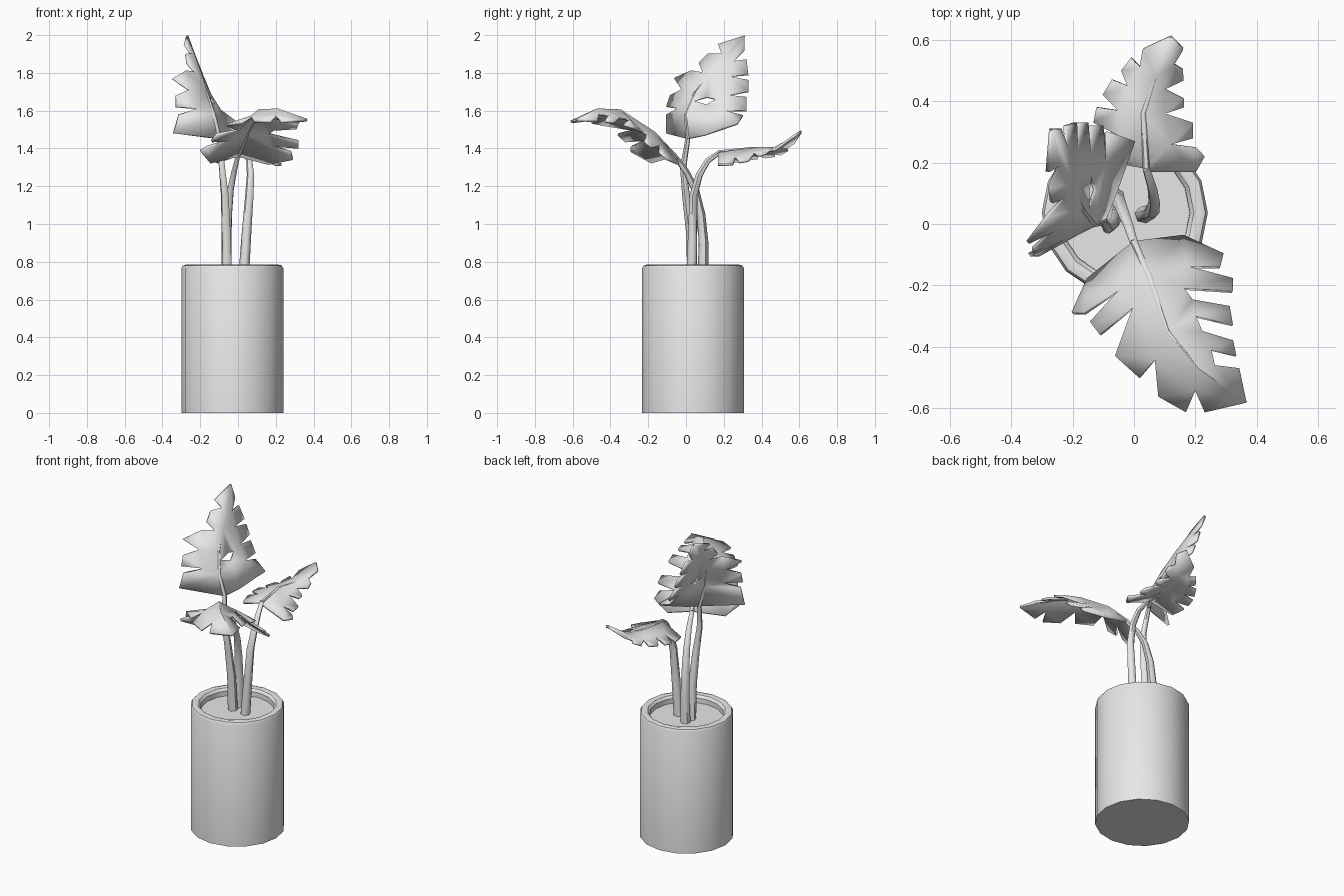
import bpy, bmesh, math
from mathutils import Vector, geometry

if "Cube" in bpy.data.objects:
    bpy.data.objects.remove(bpy.data.objects["Cube"])

# Single matte grey
grey = bpy.data.materials.new("light_grey")
grey.use_nodes = True
colour = (0.8, 0.8, 0.8, 1)
grey.diffuse_color = colour
grey.node_tree.nodes["Principled BSDF"].inputs["Base Color"].default_value = colour


def finish(obj, angle=35):
    """Give the object its colour and smooth shading with sharp edges."""
    obj.data.materials.clear()
    obj.data.materials.append(grey)
    bpy.ops.object.select_all(action='DESELECT')
    obj.select_set(True)
    bpy.context.view_layer.objects.active = obj
    bpy.ops.object.shade_smooth_by_angle(angle=math.radians(angle))


def add_object(name, data):
    obj = bpy.data.objects.new(name, data)
    bpy.context.collection.objects.link(obj)
    return obj


def lathe(name, profile, centre, sides=16):
    """Revolve a (radius, height) profile."""
    bm = bmesh.new()
    verts = [bm.verts.new((r, 0, z)) for r, z in profile]
    edges = [bm.edges.new(pair) for pair in zip(verts, verts[1:])]
    bmesh.ops.spin(bm, geom=verts + edges, axis=(0, 0, 1), cent=(0, 0, 0),
                   angle=math.tau, steps=sides, use_duplicate=False)
    bmesh.ops.remove_doubles(bm, verts=bm.verts, dist=0.0005)
    bmesh.ops.recalc_face_normals(bm, faces=bm.faces)
    mesh = bpy.data.meshes.new(name)
    bm.to_mesh(mesh)
    bm.free()
    obj = add_object(name, mesh)
    obj.location = centre
    finish(obj)


def tube(name, path, start, end):
    """Tapering six-sided tube along a 3D path."""
    curve = bpy.data.curves.new(name, 'CURVE')
    curve.dimensions = '3D'
    curve.bevel_depth = 1
    curve.bevel_resolution = 1
    curve.use_fill_caps = True
    spline = curve.splines.new('POLY')
    spline.points.add(len(path) - 1)
    for i, (point, co) in enumerate(zip(spline.points, path)):
        point.co = (*co, 1)
        point.radius = start + (end - start) * i / (len(path) - 1)
    obj = add_object(name, curve)
    bpy.ops.object.select_all(action='DESELECT')
    obj.select_set(True)
    bpy.context.view_layer.objects.active = obj
    bpy.ops.object.convert(target='MESH')
    finish(bpy.context.object, 60)


def rib_depth(p, rib, left, right):
    """Depth of the blade at p: midrib depth plus a fold on each side."""
    best = None
    for i, (a, b) in enumerate(zip(rib, rib[1:])):
        a2, b2 = a.xy, b.xy
        t = max(0, min(1, (p - a2).dot(b2 - a2) / (b2 - a2).length_squared))
        dist = (p - a2.lerp(b2, t)).length
        if best is None or dist < best[0]:
            side = (b2 - a2).x * (p - a2).y - (b2 - a2).y * (p - a2).x
            best = (dist, a.lerp(b, t).z, (i + t) / (len(rib) - 1), side)
    dist, depth, along, side = best
    low, high = left if side > 0 else right
    return depth + dist * (low + (high - low) * along)


def leaf(name, rib, edge, left, right, place, hole=(), floor=-9):
    """Triangulate a lobed outline round its midrib, then fold it in depth.
    The outline runs from base to tip and back, in hundredths."""
    rib = [Vector(p) / 100 for p in rib]
    outline = [rib[0].xy] + [Vector(p) / 100 for p in edge]
    tip = min(range(len(outline)), key=lambda i: (outline[i] - rib[-1].xy).length)
    outline[tip] = rib[-1].xy
    pts = outline + [p.xy for p in rib[1:-1]]
    n, m = len(outline), len(pts)
    links = [(i, (i + 1) % n) for i in range(n)]
    chain = [0, *range(n, m), tip]
    links += list(zip(chain, chain[1:]))
    pts += [Vector(p) / 100 for p in hole]
    links += [(m + i, m + (i + 1) % len(hole)) for i in range(len(hole))]
    verts, _, faces, origin, _, _ = geometry.delaunay_2d_cdt(pts, links, [], 1, 1e-5)
    in_hole = {i for i, src in enumerate(origin) if any(s >= m for s in src)}
    faces = [f for f in faces if not set(f) <= in_hole]
    coords = [place(v.x, v.y, max(floor, rib_depth(v, rib, left, right))) for v in verts]
    mesh = bpy.data.meshes.new(name)
    mesh.from_pydata(coords, [], faces)
    obj = add_object(name, mesh)
    solid = obj.modifiers.new("thickness", 'SOLIDIFY')
    solid.thickness = 0.014
    solid.offset = 0
    finish(obj)
    return [place(*p) for p in rib]


def upward(x, y, d):
    return (x, y, d)


def sideways(y, z, d):
    return (d, y, z)


# Pot with rounded rim, and soil
centre = (-0.03, 0.037, 0)
lathe("pot", [(0, 0), (.27, 0), (.27, .765), (.262, .78), (.245, .785), (.225, .78),
              (.212, .765), (.21, .70)], centre)
lathe("soil", [(0, .735), (.212, .735)], centre)

# Front leaf
front_rib = leaf(
    "front_leaf",
    [(0, -6, 136), (5, -17, 148), (11, -35, 160), (21, -47, 160.5), (36.5, -58, 155)],
    [(16, -4), (29, -10), (28, -14), (17, -14), (32, -18), (32, -22), (16, -21),
     (19, -25), (31, -27), (32, -33), (20, -30), (22, -35), (32, -38), (33, -43),
     (25, -41), (26, -46), (34, -47), (36, -58), (23, -61), (20, -54), (17, -61),
     (8, -56), (7, -44), (2, -50), (-6, -43), (0, -27), (-11, -36), (-14, -32),
     (-4, -21), (-16, -29), (-20, -29), (-15, -18)],
    (-.65, -.35), (-.45, -.35), upward, floor=1.318)

# Back leaf
back_rib = leaf(
    "back_leaf",
    [(4, 18, 138), (3, 36, 140), (7, 48, 140), (12, 61, 149)],
    [(5, 17), (20, 17), (23, 22), (20, 25), (12, 26), (19, 28), (19, 33), (10, 36),
     (16, 38), (16, 41), (10, 44), (16, 47), (16, 50), (13, 52), (16, 57), (12, 61),
     (3, 57), (2, 51), (-1, 54), (-4, 50), (-2, 45), (-7, 47), (-10, 42), (-5, 37),
     (-12, 38), (-13, 33), (-5, 29), (-13, 29), (-11, 21)],
    (-.4, -.2), (-.45, -.2), upward, floor=1.315)

# Tall leaf, with a slit beside its midrib
tall_rib = leaf(
    "tall_leaf",
    [(1, 145, -10), (0, 158, -13), (5, 170, -17), (13, 180, -20), (31, 199.5, -27)],
    [(10, 147), (27, 153), (30, 157), (20, 160), (32, 160), (32, 167), (22, 168),
     (33, 170), (33, 176), (23, 178), (33, 179), (32, 187), (25, 186), (31, 192),
     (31, 199), (17, 195), (19, 190), (12, 190), (7, 185), (9, 180), (3, 181),
     (-6, 177), (-2, 171), (-8, 168), (-10, 162), (-4, 161), (-10, 158), (-10, 148)],
    (-2.3, -.4), (.45, .25), sideways,
    hole=[(4, 165), (11, 163), (16, 166), (11, 167)])

# Stems bending up into the leaves, and raised midribs
stems = {
    "front": ([(-.06, .09, .72), (-.058, .093, .9), (-.052, .08, 1.05),
               (-.04, .05, 1.18), (-.02, 0, 1.28)], front_rib),
    "back": ([(.03, .03, .72), (.045, .035, .95), (.06, .04, 1.15),
              (.066, .07, 1.26), (.06, .115, 1.335)], back_rib),
    "tall": ([(-.06, .035, .72), (-.063, .025, .95), (-.07, 0, 1.15),
              (-.085, -.015, 1.3)], tall_rib),
}
for label, (path, rib) in stems.items():
    tube(label + "_stem", path + [rib[0]], .029, .013)
    tube(label + "_midrib", rib, .013, .004)
